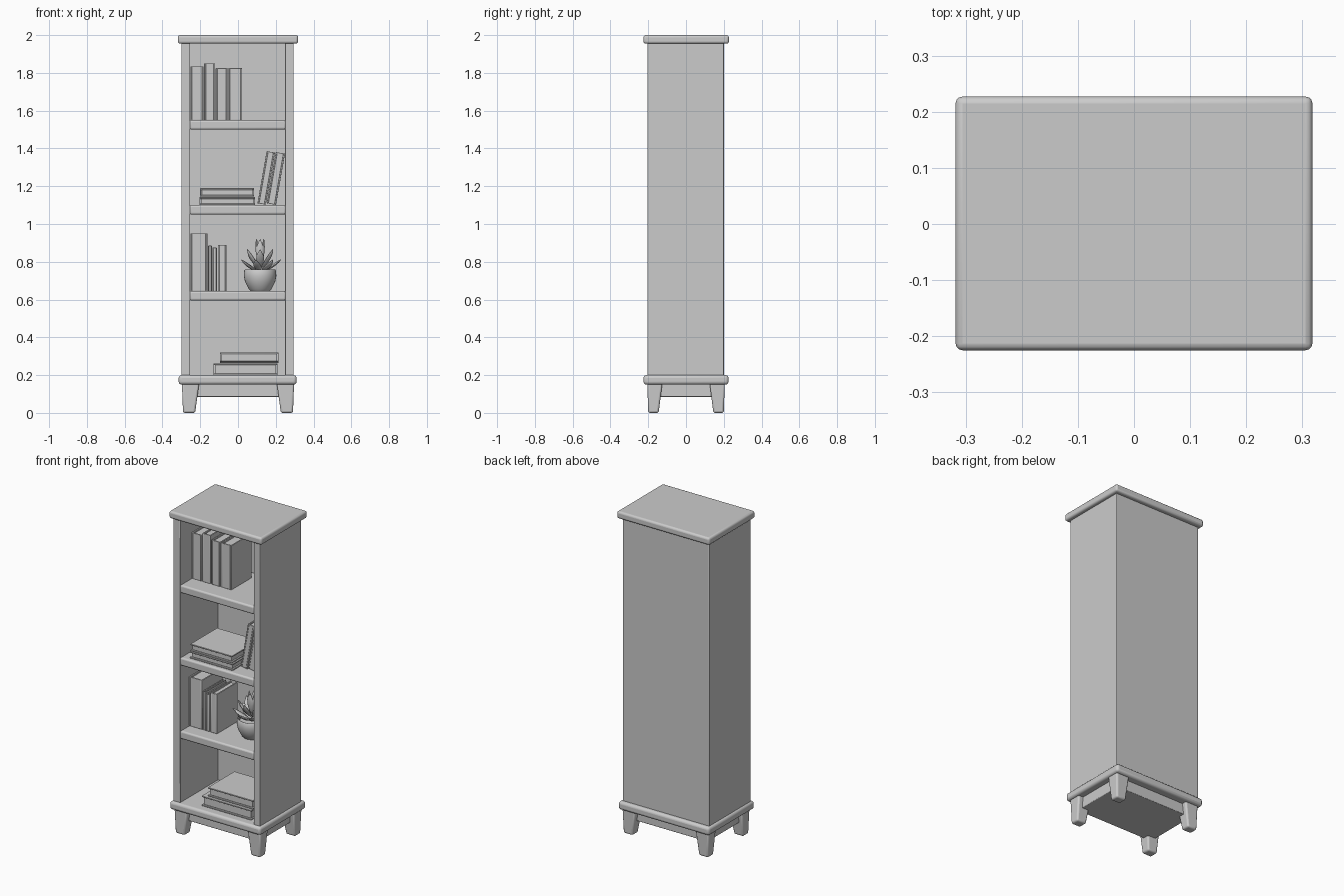
import bpy, bmesh, math
from mathutils import Matrix, Vector

cube = bpy.data.objects.get("Cube")
if cube:
    bpy.data.objects.remove(cube, do_unlink=True)

grey = bpy.data.materials.new("plain_grey")
grey.use_nodes = True
COLOUR = (0.6, 0.6, 0.6, 1)
grey.diffuse_color = COLOUR
grey.node_tree.nodes["Principled BSDF"].inputs["Base Color"].default_value = COLOUR


def finish(name, bm, bevel=0.0, matrix=None):
    """Turn a bmesh into a smooth-shaded object with optional rounded edges."""
    bmesh.ops.recalc_face_normals(bm, faces=bm.faces)
    if matrix:
        bm.transform(matrix)
    mesh = bpy.data.meshes.new(name)
    bm.to_mesh(mesh)
    bm.free()
    obj = bpy.data.objects.new(name, mesh)
    bpy.context.collection.objects.link(obj)
    mesh.materials.append(grey)
    if bevel:
        mod = obj.modifiers.new("rounded_edges", 'BEVEL')
        mod.width, mod.segments = bevel, 3
    bpy.ops.object.select_all(action='DESELECT')
    obj.select_set(True)
    bpy.context.view_layer.objects.active = obj
    bpy.ops.object.shade_smooth_by_angle(angle=math.radians(40))
    return obj


def add_box(bm, x, y, z):
    """Add a box from (low, high) ranges."""
    size = Vector(r[1] - r[0] for r in (x, y, z))
    mid = Vector((r[0] + r[1]) / 2 for r in (x, y, z))
    bmesh.ops.create_cube(bm, size=1, matrix=Matrix.Translation(mid) @ Matrix.Diagonal(size).to_4x4())


def box(name, x, y, z, bevel=0.0):
    bm = bmesh.new()
    add_box(bm, x, y, z)
    return finish(name, bm, bevel)


def book(name, width, depth, height, matrix):
    """Upright book, spine towards the front, pages set back between covers."""
    bm = bmesh.new()
    t = min(0.008, width * 0.2)
    add_box(bm, (0, t), (0, depth), (0, height))
    add_box(bm, (width - t, width), (0, depth), (0, height))
    add_box(bm, (t, width - t), (0, t), (0, height))
    add_box(bm, (t, width - t), (t, depth - 0.008), (0.008, height - 0.008))
    finish(name, bm, 0.002, matrix)


# Cabinet: slabs, walls, back and shelves
box("top_board", (-0.318, 0.318), (-0.225, 0.227), (1.955, 2.0), 0.012)
box("base_board", (-0.314, 0.31), (-0.225, 0.225), (0.15, 0.2), 0.015)
box("right_wall", (-0.3, -0.253), (-0.205, 0.2), (0.19, 1.96), 0.004)
box("left_wall", (0.25, 0.295), (-0.205, 0.2), (0.19, 1.96), 0.004)
box("back_panel", (-0.26, 0.26), (0.165, 0.2), (0.19, 1.96))
for i, top in enumerate((0.645, 1.1, 1.55)):
    box(f"shelf_{i + 1}", (-0.256, 0.254), (-0.205, 0.17), (top - 0.05, top), 0.01)

# Apron block and tapered legs
box("apron", (-0.27, 0.265), (-0.175, 0.175), (0.085, 0.16), 0.004)
for sx, side in ((-1, "right"), (1, "left")):
    for sy, end in ((-1, "front"), (1, "back")):
        bm = bmesh.new()
        add_box(bm, (0.205, 0.297), (0.125, 0.205), (0, 0.16))
        for v in bm.verts:
            if v.co.z < 0.01:
                v.co.x = 0.227 if v.co.x < 0.25 else 0.291
                v.co.y = 0.145 if v.co.y < 0.16 else 0.2
            v.co.x *= sx
            v.co.y *= sy
        finish(f"{end}_{side}_leg", bm, 0.01)

# Upright books: shelf height, front y, then (x, width, height)
rows = {
    "upper_book": (1.55, -0.095, ((-0.252, 0.07, 0.285), (-0.179, 0.057, 0.3),
                                  (-0.118, 0.063, 0.275), (-0.051, 0.072, 0.275))),
    "lower_book": (0.645, -0.12, ((-0.252, 0.09, 0.305), (-0.159, 0.022, 0.24),
                                  (-0.135, 0.025, 0.23), (-0.106, 0.046, 0.245))),
}
for name, (z, y, books) in rows.items():
    for i, (x, w, h) in enumerate(books):
        book(f"{name}_{i + 1}", w, 0.2, h, Matrix.Translation((x, y, z)))

# Books leaning on the left wall
for i, (x, w, h) in enumerate(((0.103, 0.045, 0.28), (0.152, 0.05, 0.275))):
    place = Matrix.Translation((x, -0.12, 1.11)) @ Matrix.Rotation(math.radians(10), 4, 'Y')
    book(f"leaning_book_{i + 1}", w, 0.2, h, place)

# Stacked books lie flat: (x, front y, z, thickness, depth, length)
stacks = ((-0.205, -0.18, 1.1, 0.042, 0.26, 0.295), (-0.2, -0.18, 1.145, 0.045, 0.26, 0.285),
          (-0.13, -0.17, 0.2, 0.062, 0.27, 0.34), (-0.095, -0.16, 0.265, 0.055, 0.26, 0.31))
for i, (x, y, z, w, d, length) in enumerate(stacks):
    # Pages face the front, spine to the back
    lay = Matrix(((0, 0, 1, x), (0, -1, 0, y + d), (1, 0, 0, z), (0, 0, 0, 1)))
    book(f"stacked_book_{i + 1}", w, d, length, lay)

# Plant pot, turned from a profile
plant = Vector((0.117, -0.03, 0.645))
profile = ((0, 0), (0.05, 0), (0.06, 0.01), (0.08, 0.05), (0.086, 0.08), (0.084, 0.108),
           (0.08, 0.115), (0.073, 0.112), (0.07, 0.095), (0, 0.098))
bm = bmesh.new()
verts = [bm.verts.new((r, 0, z)) for r, z in profile]
edges = [bm.edges.new(pair) for pair in zip(verts, verts[1:])]
bmesh.ops.spin(bm, geom=verts + edges, cent=(0, 0, 0), axis=(0, 0, 1),
               angle=math.tau, steps=32, use_duplicate=False)
bmesh.ops.remove_doubles(bm, verts=bm.verts, dist=0.0005)
finish("plant_pot", bm, matrix=Matrix.Translation(plant))

# Pointed leaves in rings, steeper towards the middle
for ring, (count, length, tilt) in enumerate(((7, 0.115, 68), (6, 0.12, 45), (4, 0.135, 15))):
    for k in range(count):
        bm = bmesh.new()
        bmesh.ops.create_uvsphere(bm, u_segments=10, v_segments=8, radius=1)
        for v in bm.verts:
            t = (v.co.z + 1) / 2
            width = 0.024 * (0.55 + 0.75 * t) * (1 - t ** 4)
            v.co = Vector((v.co.x * 0.008 - 0.02 * t * t, v.co.y * width, t * length))
        turn = math.tau * (k + 0.5 * (ring % 2)) / count
        place = (Matrix.Translation(plant + Vector((0, 0, 0.1 + 0.015 * ring)))
                 @ Matrix.Rotation(turn, 4, 'Z')
                 @ Matrix.Rotation(math.radians(tilt), 4, 'Y')
                 @ Matrix.Translation((0, 0, 0.012)))
        finish(f"leaf_{ring + 1}_{k + 1}", bm, matrix=place)
